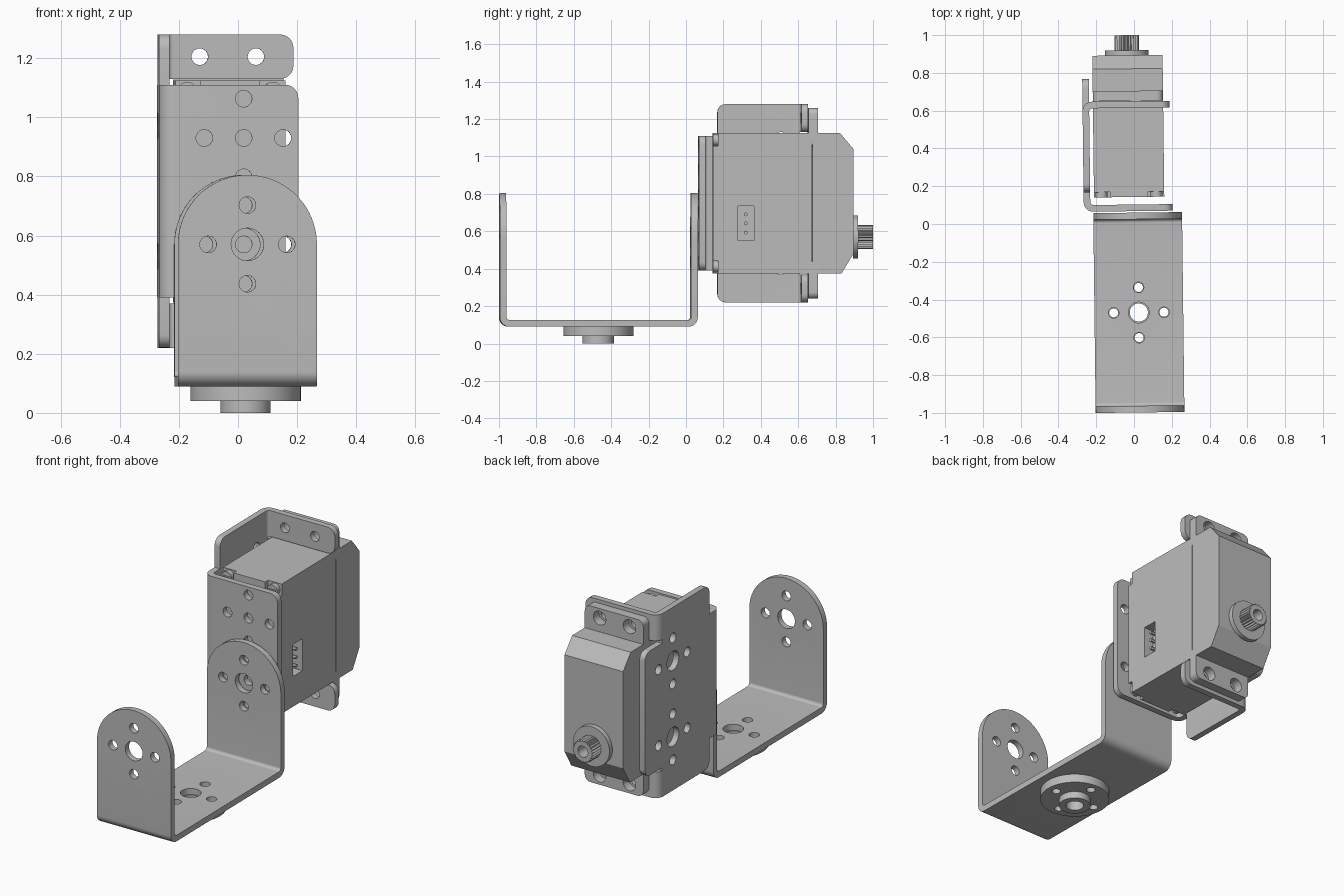
import bpy, bmesh, math
from mathutils import Vector, Matrix

if "Cube" in bpy.data.objects:
    bpy.data.objects.remove(bpy.data.objects["Cube"])

grey = bpy.data.materials.new("plain_grey")
grey.use_nodes = True
grey.diffuse_color = (0.5, 0.5, 0.5, 1)
grey.node_tree.nodes["Principled BSDF"].inputs["Base Color"].default_value = (0.5, 0.5, 0.5, 1)

PLACE = {"x": lambda a, b, d: (d, a, b),
         "y": lambda a, b, d: (a, d, b),
         "z": lambda a, b, d: (a, b, d)}
MID = 0.75      # height of the servo's mirror plane
parts = []


def fillet(corners, steps=10):
    """Outline from (a, b, radius) corners, with arcs where radius > 0."""
    out = []
    for i, (a, b, r) in enumerate(corners):
        p = Vector((a, b))
        if not r:
            out.append(p)
            continue
        u = (Vector(corners[i - 1][:2]) - p).normalized()
        v = (Vector(corners[(i + 1) % len(corners)][:2]) - p).normalized()
        half = u.angle(v) / 2
        centre = p + (u + v).normalized() * r / math.sin(half)
        start = p + u * r / math.tan(half) - centre
        end = p + v * r / math.tan(half) - centre
        sweep = start.angle_signed(end)
        for k in range(steps + 1):
            out.append(centre + Matrix.Rotation(-sweep * k / steps, 2) @ start)
    return [p for i, p in enumerate(out) if (p - out[i - 1]).length > 1e-5]


def box(a0, a1, b0, b1, r=0):
    return fillet([(a0, b0, r), (a1, b0, r), (a1, b1, r), (a0, b1, r)])


def circle(a, b, r, n=40, tooth=0):
    return [Vector((a + (r - tooth * (k % 2)) * math.cos(math.tau * k / n),
                    b + (r - tooth * (k % 2)) * math.sin(math.tau * k / n))) for k in range(n)]


def prism(name, axis, *solids, keep=True):
    """Extrude one or more (outline, low, high) along an axis into one object."""
    bm = bmesh.new()
    for outline, lo, hi in solids:
        rings = [[bm.verts.new(PLACE[axis](p[0], p[1], d)) for p in outline] for d in (lo, hi)]
        bm.faces.new(rings[0])
        bm.faces.new(rings[1])
        for i in range(len(outline)):
            bm.faces.new((rings[0][i - 1], rings[0][i], rings[1][i], rings[1][i - 1]))
    bmesh.ops.recalc_face_normals(bm, faces=bm.faces)
    mesh = bpy.data.meshes.new(name)
    bm.to_mesh(mesh)
    bm.free()
    mesh.materials.append(grey)
    obj = bpy.data.objects.new(name, mesh)
    bpy.context.collection.objects.link(obj)
    if keep:
        parts.append(obj)
    else:
        obj.hide_render = True
    return obj


def cut(targets, cutter, operation="DIFFERENCE"):
    for obj in targets:
        mod = obj.modifiers.new("cut", "BOOLEAN")
        mod.object, mod.operation, mod.solver = cutter, operation, "EXACT"
        bpy.context.view_layer.update()
        mesh = bpy.data.meshes.new_from_object(obj.evaluated_get(bpy.context.evaluated_depsgraph_get()))
        obj.modifiers.clear()
        obj.data = mesh
    bpy.data.objects.remove(cutter)


def round_corners(obj, rule, radius):
    """Round horizontal edges whose two ends both satisfy the rule."""
    bm = bmesh.new()
    bm.from_mesh(obj.data)
    edges = [e for e in bm.edges if all(rule(v.co) for v in e.verts)
             and abs(e.verts[0].co.z - e.verts[1].co.z) < 1e-4]
    bmesh.ops.bevel(bm, geom=edges, offset=radius, segments=6, profile=0.5, affect="EDGES")
    bm.to_mesh(obj.data)
    bm.free()


def pattern(a, b, big, small, lo, hi):
    """A centre hole with four smaller ones around it."""
    s = 0.133
    around = [(a + s, b), (a - s, b), (a, b + s), (a, b - s)]
    return [(circle(a, b, big), lo, hi)] + [(circle(p, q, small, 24), lo, hi) for p, q in around]


# U bracket: bent strip trimmed to an arched outline
CX, HALF, HY = 0.02, 0.235, -0.469
u_bracket = prism("u_bracket", "x", (fillet([
    (-0.998, 0.9, 0), (-0.998, 0.09, 0.05), (0.06, 0.09, 0.05), (0.06, 0.9, 0),
    (0.025, 0.9, 0), (0.025, 0.125, 0.018), (-0.963, 0.125, 0.018), (-0.963, 0.9, 0)]), -0.4, 0.4))
arch = fillet([(CX - HALF, 0, 0), (CX + HALF, 0, 0),
               (CX + HALF, 0.805, HALF), (CX - HALF, 0.805, HALF)], 20)
cut([u_bracket], prism("arch", "y", (arch, -1.2, 0.3), keep=False), "INTERSECT")
cut([u_bracket], prism("plate_holes", "y", *pattern(CX, 0.57, 0.055, 0.028, -1.2, 0.3), keep=False))
cut([u_bracket], prism("base_holes", "z", *pattern(CX, HY, 0.055, 0.028, 0.05, 0.2), keep=False))

# Round horn under the U bracket
horn = prism("horn_disc", "z", (circle(CX, HY, 0.187, 64), 0.04, 0.09))
hub = prism("horn_hub", "z", (circle(CX, HY, 0.085, 48), 0, 0.04))
cut([horn, hub], prism("horn_holes", "z", *pattern(CX, HY, 0.048, 0.024, -0.1, 0.2), keep=False))

# Servo bracket: front plate bent into the side wall
bracket = prism("servo_bracket", "z", (fillet([
    (0.205, 0.068, 0), (-0.265, 0.068, 0.05), (-0.265, 0.77, 0),
    (-0.23, 0.77, 0), (-0.23, 0.103, 0.018), (0.205, 0.103, 0)]), 0.39, 1.11))
round_corners(bracket, lambda c: c.x > 0.2 or c.y > 0.76, 0.045)
wall_parts = [bracket]

# Mounting flanges bent from the wall, above and below the servo
flange_outline = fillet([(-0.265, 0.17, 0), (-0.265, 0.65, 0.05), (0.195, 0.65, 0),
                         (0.195, 0.615, 0), (-0.23, 0.615, 0.018), (-0.23, 0.17, 0)])
for side, s in (("top", 1), ("bottom", -1)):
    lo, hi = MID + s * 0.38, MID + s * 0.53
    flange = prism(side + "_flange", "z", (flange_outline, lo, hi))
    round_corners(flange, lambda c: c.x > 0.19 or (c.y < 0.18 and abs(c.z - MID) > 0.5), 0.045)
    web = prism(side + "_wall_web", "z", (box(-0.265, -0.23, 0.17, 0.61), MID + s * 0.36, lo))
    wall_parts += [flange, web]
    holes = [(circle(x, MID + s * 0.455, 0.028, 24), 0.55, 0.67) for x in (-0.122, 0.068)]
    cut([flange], prism("flange_holes", "y", *holes, keep=False))

    # Servo ear with two larger holes
    ear = prism(side + "_servo_ear", "y", (
        box(-0.21, 0.162, *sorted((MID + s * 0.3, MID + s * 0.51)), 0.035), 0.652, 0.705))
    holes = [(circle(x, MID + s * 0.455, 0.04, 28), 0.6, 0.8) for x in (-0.122, 0.068)]
    cut([ear], prism("ear_holes", "y", *holes, keep=False))

    # Case screws in the corner notches
    for x in (-0.17, 0.12):
        screw = prism(side + "_case_screw", "y", (circle(x, MID + s * 0.338, 0.032, 20), 0.143, 0.172))
        slot = box(x - 0.022, x + 0.022, MID + s * 0.338 - 0.005, MID + s * 0.338 + 0.005)
        cut([screw], prism("screw_slot", "y", (slot, 0.1, 0.153), keep=False))

cut([bracket], prism("front_holes", "y", *pattern(CX, 0.93, 0.028, 0.028, 0.04, 0.13),
                     *pattern(CX, 0.57, 0.028, 0.028, 0.04, 0.13), keep=False))
cut(wall_parts, prism("wall_holes", "x", *pattern(0.51, 0.97, 0.055, 0.028, -0.3, -0.2),
                      *pattern(0.51, 0.53, 0.055, 0.028, -0.3, -0.2), keep=False))

# Servo body with a connector pocket and pins
body = prism("servo_body", "y", (box(-0.21, 0.162, 0.375, 1.125), 0.17, 0.672))
cut([body], prism("connector_pocket", "x", (box(0.275, 0.362, 0.55, 0.735), 0.1, 0.2), keep=False))
prism("connector_pins", "x", *[(circle(0.318, z, 0.01, 12), 0.1, 0.155) for z in (0.593, 0.642, 0.69)])
prism("servo_end_bar", "y", (box(-0.21, 0.162, 0.445, 1.055), 0.143, 0.17))
prism("servo_end_post", "y", (box(-0.125, 0.075, 0.375, 1.125), 0.143, 0.17))

# Chamfered servo cap
prism("servo_cap", "x", ([(0.674, 0.375), (0.83, 0.375), (0.893, 0.48),
                          (0.893, 1.04), (0.822, 1.125), (0.674, 1.125)], -0.21, 0.162))

# Output boss and toothed shaft
prism("output_boss", "y", (circle(-0.027, 0.57, 0.115, 48), 0.893, 0.92))
shaft = prism("output_shaft", "y", (circle(-0.027, 0.57, 0.065, 50, 0.009), 0.92, 1.0))
cut([shaft], prism("shaft_bore", "y", (circle(-0.027, 0.57, 0.032, 24), 0.925, 1.1), keep=False))

# Slight turn of the whole assembly, then shading
bpy.ops.object.select_all(action="DESELECT")
for obj in parts:
    obj.data.transform(Matrix.Rotation(0.012, 4, "Z"))
    obj.select_set(True)
bpy.context.view_layer.objects.active = parts[0]
bpy.ops.object.shade_smooth_by_angle(angle=math.radians(30))
